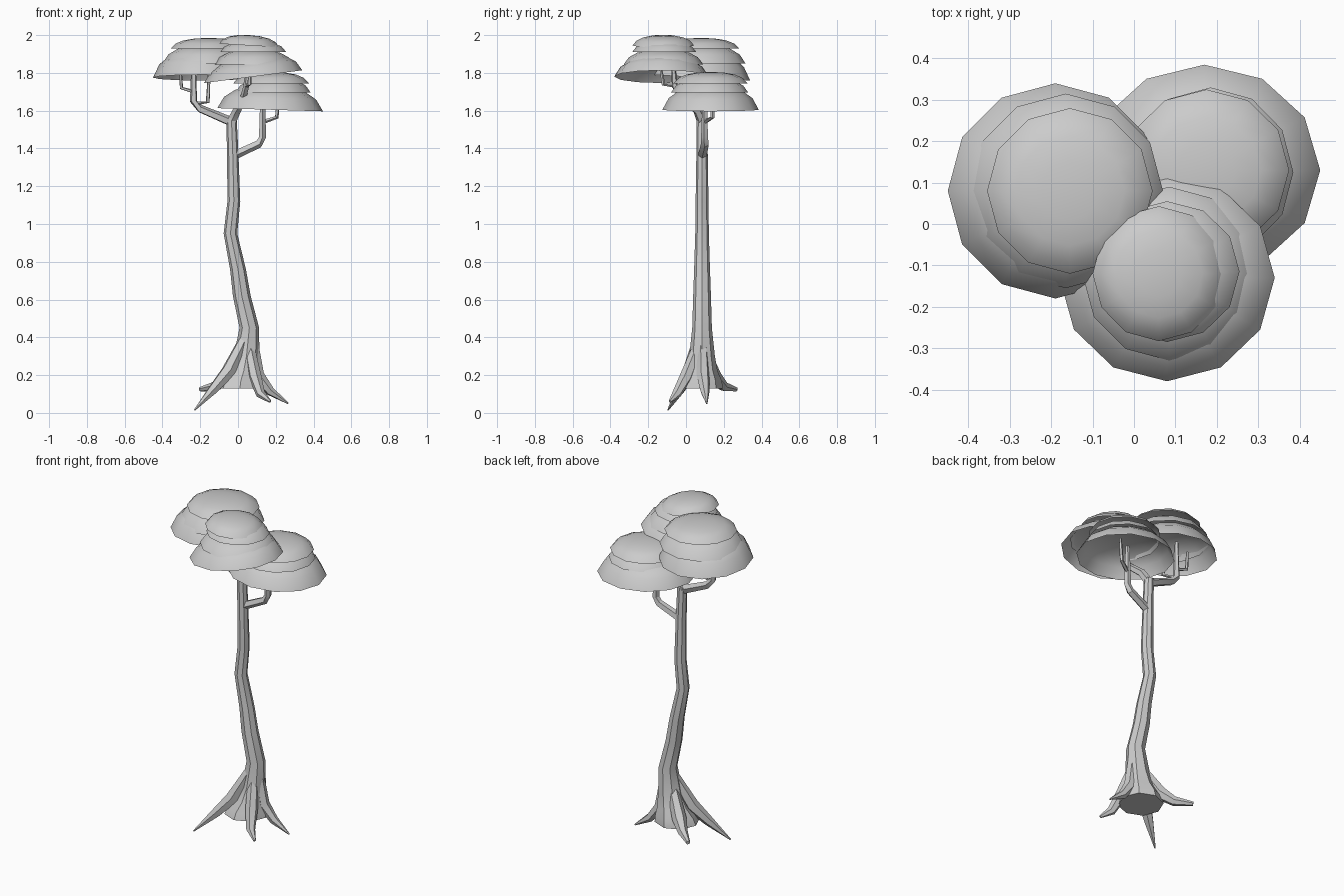
import bpy, bmesh, math
from mathutils import Vector


def finish(bm, name, angle):
    bmesh.ops.recalc_face_normals(bm, faces=bm.faces)
    me = bpy.data.meshes.new(name)
    bm.to_mesh(me)
    bm.free()
    ob = bpy.data.objects.new(name, me)
    bpy.context.collection.objects.link(ob)
    bpy.ops.object.select_all(action='DESELECT')
    ob.select_set(True)
    bpy.context.view_layer.objects.active = ob
    bpy.ops.object.shade_smooth_by_angle(angle=math.radians(angle))
    return ob


def tube(name, pts, sides=6, level=False):
    """Tapered tube through (x, y, z, radius) points; level keeps rings horizontal."""
    bm = bmesh.new()
    cs = [Vector(p[:3]) for p in pts]
    rings, n = [], len(pts)
    u = None
    for i in range(n):
        t = (cs[min(i + 1, n - 1)] - cs[max(i - 1, 0)]).normalized()
        if level:
            t = Vector((0, 0, 1))
        if u is None:
            u = t.orthogonal()
        u = (u - t * u.dot(t)).normalized()
        v = t.cross(u)
        rings.append([bm.verts.new(cs[i] + pts[i][3] * (u * math.cos(a) + v * math.sin(a)))
                      for a in (2 * math.pi * k / sides for k in range(sides))])
    for a, b in zip(rings, rings[1:]):
        for k in range(sides):
            bm.faces.new((a[k], a[(k + 1) % sides], b[(k + 1) % sides], b[k]))
    bm.faces.new(rings[0])
    bm.faces.new(rings[-1])
    return finish(bm, name, 30)


def dome(name, x, y, z, rx, ry, h, sx=0.0, sy=0.0, sides=12):
    """Open leaf cap with rim at z, sheared by slopes sx, sy."""
    bm = bmesh.new()
    rings = []
    for s, f in ((1, 0), (0.87, 0.47), (0.66, 0.77), (0.35, 0.95)):
        ring = []
        for k in range(sides):
            a = 2 * math.pi * k / sides
            dx, dy = rx * s * math.cos(a), ry * s * math.sin(a)
            ring.append(bm.verts.new((x + dx, y + dy, z + h * f + sx * dx + sy * dy)))
        rings.append(ring)
    top = bm.verts.new((x, y, z + h))
    for a, b in zip(rings, rings[1:]):
        for k in range(sides):
            bm.faces.new((a[k], a[(k + 1) % sides], b[(k + 1) % sides], b[k]))
    for k in range(sides):
        bm.faces.new((rings[-1][k], rings[-1][(k + 1) % sides], top))
    return finish(bm, name, 60)


# Trunk
tube("trunk", [(0.01, 0.07, 0.13, 0.125), (0.015, 0.075, 0.17, 0.115), (0.03, 0.08, 0.22, 0.088),
               (0.045, 0.085, 0.30, 0.068), (0.06, 0.085, 0.45, 0.052), (0.02, 0.085, 0.62, 0.047),
               (0.0, 0.085, 0.76, 0.042), (-0.04, 0.085, 0.95, 0.036), (-0.022, 0.085, 1.12, 0.034),
               (-0.028, 0.085, 1.38, 0.030), (-0.035, 0.085, 1.56, 0.028)], 8, True)

# Roots
roots = {
    "root_front_left": [(0.04, 0.07, 0.40, 0.03), (-0.05, 0.02, 0.22, 0.04),
                        (-0.13, -0.03, 0.125, 0.028), (-0.23, -0.095, 0.015, 0.004)],
    "root_back_left": [(0.03, 0.09, 0.34, 0.03), (-0.06, 0.15, 0.19, 0.04),
                       (-0.12, 0.20, 0.14, 0.027), (-0.20, 0.265, 0.125, 0.012)],
    "root_front_right": [(0.06, 0.06, 0.34, 0.03), (0.09, 0.0, 0.19, 0.035),
                         (0.12, -0.05, 0.10, 0.025), (0.17, -0.085, 0.06, 0.008)],
    "root_right": [(0.08, 0.085, 0.36, 0.03), (0.105, 0.09, 0.20, 0.035),
                   (0.17, 0.10, 0.115, 0.025), (0.265, 0.11, 0.05, 0.004)],
}
for name, pts in roots.items():
    tube(name, pts)

# Branches and twigs
branches = {
    "branch_right": [(-0.03, 0.085, 1.36, 0.025), (0.11, 0.10, 1.425, 0.022),
                     (0.13, 0.10, 1.46, 0.020), (0.13, 0.10, 1.70, 0.012)],
    "twig_right": [(0.13, 0.10, 1.54, 0.012), (0.205, 0.14, 1.565, 0.011), (0.215, 0.14, 1.70, 0.008)],
    "branch_left": [(-0.035, 0.085, 1.54, 0.026), (-0.20, 0.08, 1.61, 0.022),
                    (-0.235, 0.08, 1.65, 0.020), (-0.235, 0.08, 1.87, 0.012)],
    "twig_left_inner": [(-0.22, 0.08, 1.64, 0.011), (-0.16, 0.06, 1.645, 0.011), (-0.15, 0.06, 1.84, 0.007)],
    "twig_left_outer": [(-0.235, 0.08, 1.70, 0.010), (-0.30, 0.09, 1.72, 0.010), (-0.305, 0.09, 1.83, 0.007)],
    "branch_front": [(-0.035, 0.085, 1.54, 0.026), (-0.005, 0.06, 1.60, 0.023),
                     (0.03, -0.02, 1.67, 0.019), (0.045, -0.06, 1.73, 0.016), (0.05, -0.07, 1.88, 0.010)],
    "twig_front": [(0.04, -0.05, 1.73, 0.011), (0.06, -0.12, 1.74, 0.011), (0.065, -0.14, 1.86, 0.007)],
}
for name, pts in branches.items():
    tube(name, pts, 5)

# Leaf canopies, stacked bottom to top
canopies = {
    "left": [(-0.19, 0.08, 1.775, 0.26, 0.26, 0.15, 0.0, -0.06),
             (-0.165, 0.08, 1.85, 0.235, 0.235, 0.10),
             (-0.155, 0.08, 1.93, 0.20, 0.20, 0.055)],
    "right": [(0.17, 0.13, 1.605, 0.28, 0.255, 0.13, -0.03, 0.0),
              (0.185, 0.125, 1.695, 0.20, 0.205, 0.08),
              (0.175, 0.13, 1.745, 0.20, 0.195, 0.06)],
    "front": [(0.08, -0.13, 1.78, 0.26, 0.25, 0.11, 0.13, 0.0),
              (0.085, -0.12, 1.845, 0.21, 0.21, 0.08),
              (0.08, -0.115, 1.91, 0.175, 0.17, 0.06),
              (0.06, -0.12, 1.945, 0.16, 0.163, 0.055, -0.06, 0.0)],
}
for side, layers in canopies.items():
    for i, layer in enumerate(layers):
        dome(f"canopy_{side}_{i + 1}", *layer)
